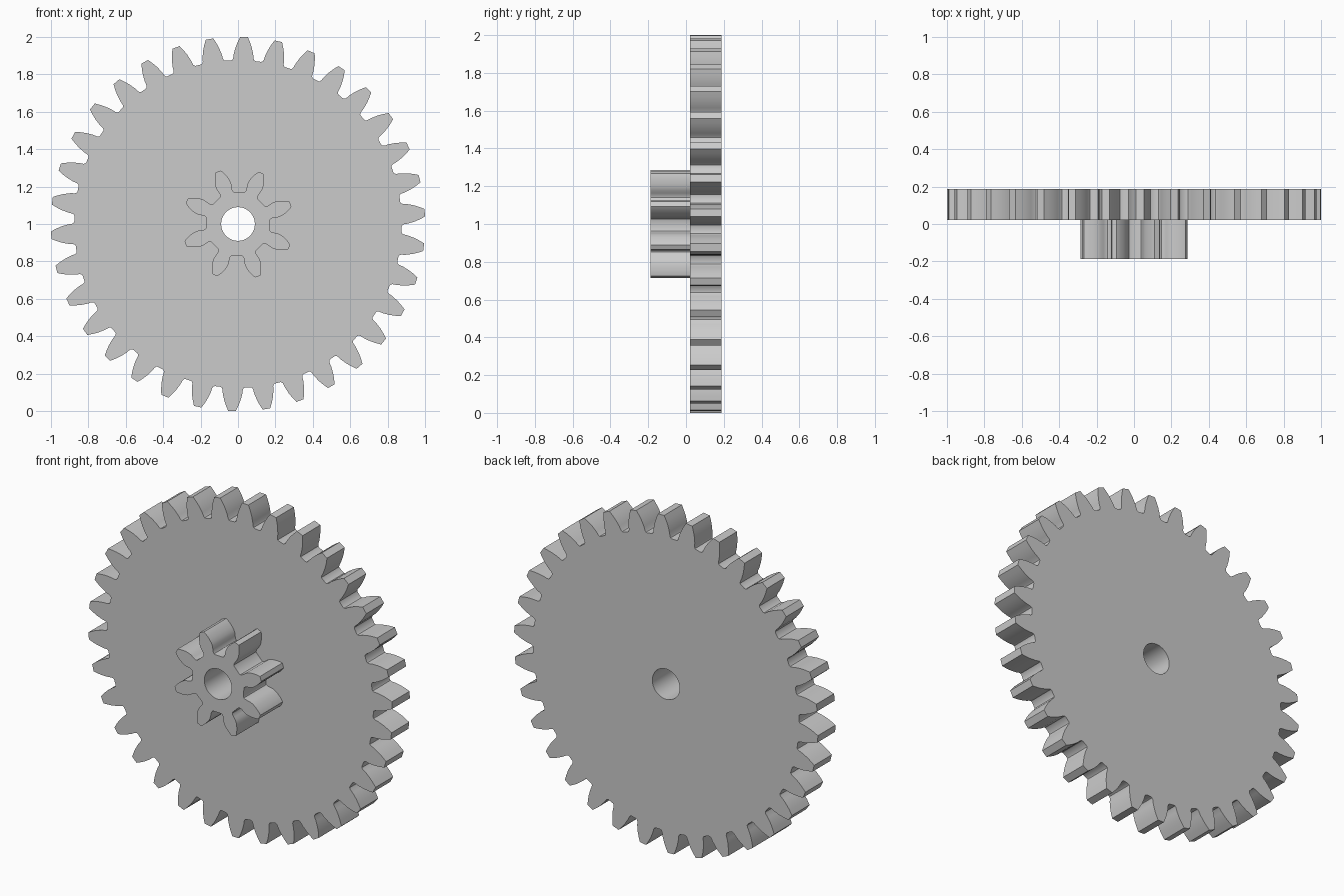
import bpy, bmesh, math

cube = bpy.data.objects.get("Cube")
if cube:
    bpy.data.objects.remove(cube, do_unlink=True)

grey = bpy.data.materials.new("light grey")
grey.use_nodes = True
colour = (0.6, 0.6, 0.6, 1)
grey.diffuse_color = colour
grey.node_tree.nodes["Principled BSDF"].inputs["Base Color"].default_value = colour

BORE_RADIUS = 0.09
BORE_SIDES = 48


def make_gear(name, teeth, phase, flank, y_front, y_back):
    """Extrude a toothed outline with a round bore; flank lists (radius, half width)."""
    bm = bmesh.new()

    def loop(polar):
        verts = [bm.verts.new((r * math.cos(a), y_front, 1 + r * math.sin(a)))
                 for r, a in polar]
        return [bm.edges.new((v, verts[i - 1])) for i, v in enumerate(verts)]

    # One tooth: up one flank, down its mirror image, repeated round the circle
    outline = []
    for k in range(teeth):
        centre = phase + k * math.tau / teeth
        outline += [(r, centre - w / r) for r, w in flank]
        outline += [(r, centre + w / r) for r, w in reversed(flank)]
    bore = [(BORE_RADIUS, i * math.tau / BORE_SIDES) for i in range(BORE_SIDES)]
    edges = loop(outline) + loop(bore)

    # Fill the face around the bore and give it thickness
    bmesh.ops.triangle_fill(bm, edges=edges, use_beauty=True, normal=(0, -1, 0))
    result = bmesh.ops.extrude_face_region(bm, geom=bm.faces[:], use_keep_orig=True)
    moved = [g for g in result["geom"] if isinstance(g, bmesh.types.BMVert)]
    bmesh.ops.translate(bm, verts=moved, vec=(0, y_back - y_front, 0))
    bmesh.ops.recalc_face_normals(bm, faces=bm.faces[:])

    mesh = bpy.data.meshes.new(name)
    bm.to_mesh(mesh)
    bm.free()
    mesh.materials.append(grey)
    obj = bpy.data.objects.new(name, mesh)
    bpy.context.collection.objects.link(obj)
    bpy.ops.object.select_all(action="DESELECT")
    obj.select_set(True)
    bpy.context.view_layer.objects.active = obj
    bpy.ops.object.shade_smooth_by_angle(angle=math.radians(30))


# Large gear wheel at the back
wheel_flank = [(0.875, 0.066), (0.878, 0.059), (0.887, 0.0545), (0.91, 0.052),
               (0.944, 0.0436), (0.972, 0.0333), (1.0, 0.0205)]
make_gear("gear_wheel", 34, math.radians(88.15), wheel_flank, 0.022, 0.188)

# Small pinion in front, with undercut teeth
pinion_flank = [(0.171, 0.042), (0.175, 0.037), (0.185, 0.035), (0.2, 0.038),
                (0.218, 0.042), (0.235, 0.042), (0.255, 0.037), (0.275, 0.029),
                (0.29, 0.021), (0.3, 0.014)]
make_gear("pinion", 8, math.radians(65.65), pinion_flank, -0.188, 0.022)
